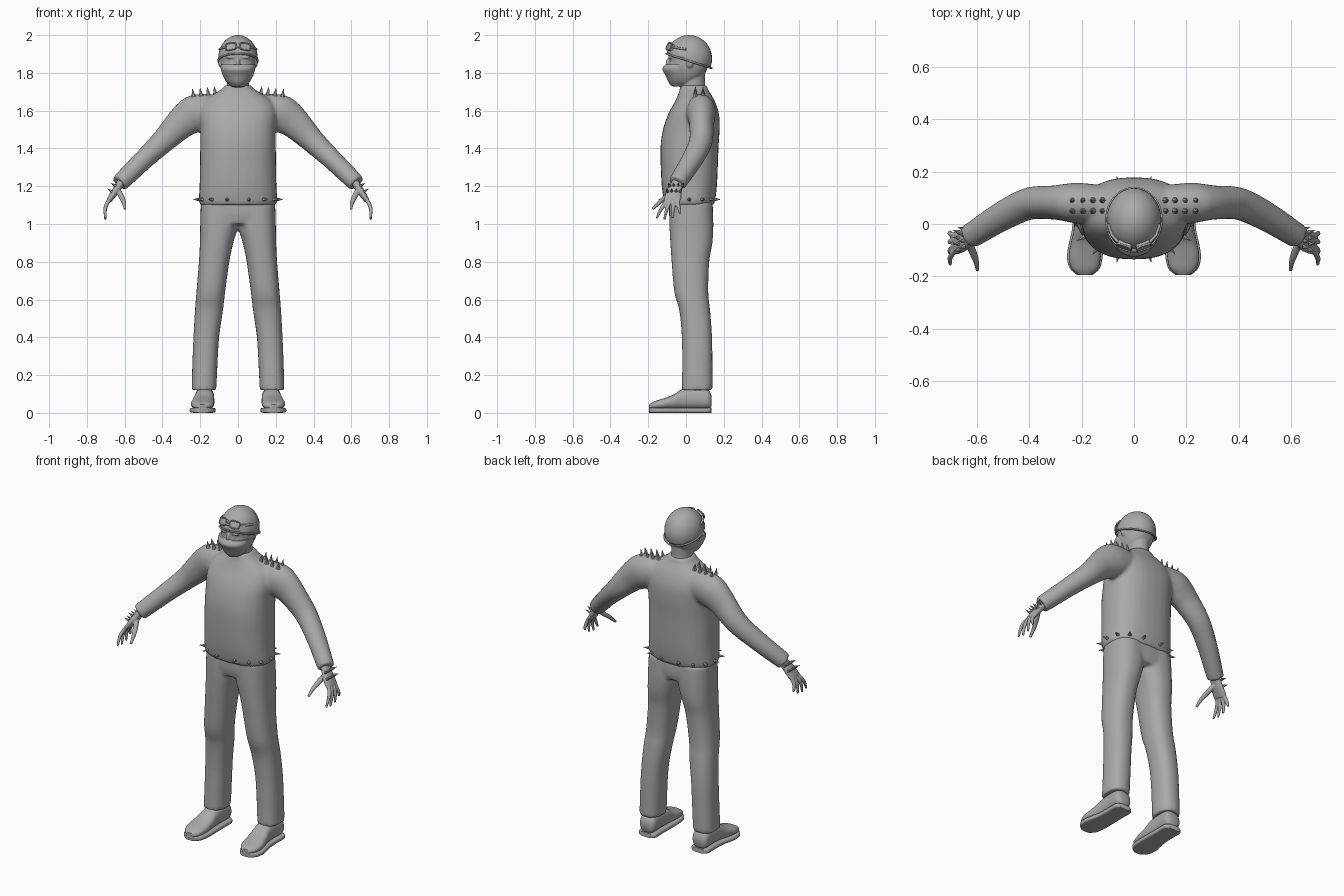
import bpy, bmesh
from math import sin, cos, pi, copysign
from mathutils import Vector, Matrix

if "Cube" in bpy.data.objects:
    bpy.data.objects.remove(bpy.data.objects["Cube"])

X, Y, Z = Vector((1, 0, 0)), Vector((0, 1, 0)), Vector((0, 0, 1))
grey = bpy.data.materials.new("plain grey")
grey.use_nodes = True
grey.diffuse_color = (0.4, 0.4, 0.4, 1)
grey.node_tree.nodes["Principled BSDF"].inputs["Base Color"].default_value = (0.4, 0.4, 0.4, 1)


def spow(v, e):
    return copysign(abs(v) ** (2 / e), v)


def refine(rows, steps):
    """Catmull-Rom interpolation through the section rows."""
    out = []
    for i in range(len(rows) - 1):
        p = [rows[max(i - 1, 0)], rows[i], rows[i + 1], rows[min(i + 2, len(rows) - 1)]]
        for k in range(steps):
            t = k / steps
            out.append([b + 0.5 * t * (c - a + t * (2*a - 5*b + 4*c - d + t * (3*(b - c) + d - a)))
                        for a, b, c, d in zip(*p)])
    return out + [list(rows[-1])]


def loft(bm, rows, e=2.0, axis=None, ref=X, side=1, n=24, steps=4):
    """Capped skin over rows of (x, y, z, radius u, radius v)."""
    rows = refine(rows, steps)
    pts = [Vector((r[0] * side, r[1], r[2])) for r in rows]
    rings = []
    for i, r in enumerate(rows):
        t = axis or (pts[min(i + 1, len(pts) - 1)] - pts[max(i - 1, 0)]).normalized()
        u = (ref - t * ref.dot(t)).normalized()
        v = t.cross(u)
        rings.append([bm.verts.new(pts[i] + u * r[3] * spow(cos(a), e) + v * r[4] * spow(sin(a), e))
                      for a in (2 * pi * k / n for k in range(n))])
    for a, b in zip(rings, rings[1:]):
        for k in range(n):
            bm.faces.new((a[k], a[(k + 1) % n], b[(k + 1) % n], b[k]))
    bm.faces.new(rings[0])
    bm.faces.new(rings[-1])


def upright(bm, rows, e=2.0, side=1):
    """Vertical loft from rows of (z, x inner, x outer, y front, y back)."""
    loft(bm, [((a + b) / 2, (f + k) / 2, z, (b - a) / 2, (k - f) / 2) for z, a, b, f, k in rows],
         e, axis=Z, side=side, n=32)


def ball(bm, pos, size):
    m = Matrix.Translation(pos) @ Matrix.Diagonal((*size, 1))
    bmesh.ops.create_uvsphere(bm, u_segments=32, v_segments=20, radius=1, matrix=m)


def spike(bm, pos, direction, length=0.045, r=0.012):
    d = Vector(direction).normalized()
    m = Matrix.Translation(Vector(pos) + d * length / 2) @ d.to_track_quat('Z', 'Y').to_matrix().to_4x4()
    bmesh.ops.create_cone(bm, cap_ends=True, segments=6, radius1=r, radius2=0, depth=length, matrix=m)


def finish(name, bm, smooth=True, voxel=0, relax=4):
    bmesh.ops.recalc_face_normals(bm, faces=bm.faces)
    me = bpy.data.meshes.new(name)
    bm.to_mesh(me)
    bm.free()
    ob = bpy.data.objects.new(name, me)
    bpy.context.collection.objects.link(ob)
    me.materials.append(grey)
    me.polygons.foreach_set("use_smooth", [smooth] * len(me.polygons))
    if smooth:
        me.set_sharp_from_angle(angle=0.8)
    if voxel:
        rm = ob.modifiers.new("blend", 'REMESH')
        rm.mode, rm.voxel_size, rm.use_smooth_shade = 'VOXEL', voxel, True
        sm = ob.modifiers.new("relax", 'SMOOTH')
        sm.factor, sm.iterations = 0.5, relax
    return ob


def tube(name, points, r, cyclic=False):
    cu = bpy.data.curves.new(name, 'CURVE')
    cu.dimensions, cu.bevel_depth, cu.bevel_resolution = '3D', r, 2
    sp = cu.splines.new('POLY')
    sp.points.add(len(points) - 1)
    for p, co in zip(sp.points, points):
        p.co = (*co, 1)
    sp.use_cyclic_u = cyclic
    sp.use_smooth = True
    cu.use_fill_caps = True
    cu.materials.append(grey)
    bpy.context.collection.objects.link(bpy.data.objects.new(name, cu))


# Sweater: torso and both sleeves blended together
bm = bmesh.new()
upright(bm, [(z, -w, w, f, b) for z, w, f, b in (
    (1.10, .20, -.11, .145), (1.13, .207, -.118, .155), (1.22, .203, -.13, .165), (1.4, .2, -.135, .172),
    (1.5, .2, -.122, .178), (1.58, .205, -.095, .175), (1.645, .185, -.06, .155), (1.69, .125, -.04, .13),
    (1.715, .085, -.033, .115), (1.735, .07, -.03, .11))], 2.4)
for s in (1, -1):
    loft(bm, [(.1, .075, 1.6, .07, .085), (.21, .08, 1.59, .078, .098), (.26, .082, 1.565, .072, .095),
              (.31, .082, 1.525, .065, .082), (.4, .078, 1.435, .062, .064), (.5, .032, 1.34, .057, .054),
              (.6, -.03, 1.242, .05, .049), (.628, -.048, 1.215, .048, .046)], ref=Y, side=s)
finish("sweater", bm, voxel=.01)

# Trousers: hips and two legs
bm = bmesh.new()
upright(bm, [(1.12, -.19, .19, -.09, .14), (1.05, -.195, .195, -.09, .143), (1.0, -.17, .17, -.08, .135)], 2.5)
for s in (1, -1):
    upright(bm, [(1.11, -.01, .197, -.088, .14), (1.0, -.003, .2, -.088, .145), (.9, .025, .202, -.083, .14),
                 (.8, .046, .207, -.076, .123), (.64, .068, .22, -.062, .118), (.54, .08, .228, -.035, .128),
                 (.4, .1, .236, -.022, .138), (.25, .109, .242, -.02, .14), (.12, .115, .246, -.022, .14)],
            2.4, side=s)
finish("trousers", bm, voxel=.01)

# Shoes with flat soles
foot = ((.178, .135, .03, .035, .09), (.177, .115, .05, .02, .125), (.177, .05, .05, .02, .135),
        (.178, -.02, .052, .02, .125), (.183, -.07, .058, .02, .095), (.188, -.125, .061, .02, .075),
        (.188, -.17, .05, .02, .06), (.188, -.195, .022, .022, .045))
for s, label in ((1, "left"), (-1, "right")):
    bm = bmesh.new()
    loft(bm, [(x, y, (lo + hi) / 2, w, (hi - lo) / 2) for x, y, w, lo, hi in foot], 2.5, axis=Y, side=s)
    loft(bm, [(.178, .06, .09, .04, .055), (.178, .06, .25, .04, .05)], axis=Z, side=s)
    finish(label + "_shoe", bm)
    bm = bmesh.new()
    loft(bm, [(x, y, .014, w + .007, .014) for x, y, w, lo, hi in foot], 5, axis=Y, side=s)
    finish(label + "_sole", bm)

    # Hand: palm, four fingers and a thumb
    bm = bmesh.new()
    loft(bm, [(.61, -.04, 1.235, .03, .024), (.635, -.053, 1.195, .034, .02), (.655, -.064, 1.165, .042, .019),
              (.682, -.075, 1.125, .042, .014)], 2.4, ref=Y, side=s)
    for base, tip, low in ((-.108, -.155, 1.03), (-.087, -.115, 1.022), (-.064, -.072, 1.03), (-.043, -.03, 1.055)):
        loft(bm, [(.668, base + .01, 1.145, .011, .011), (.69, base, 1.115, .011, .011),
                  (.703, (base + tip) / 2, 1.08, .01, .01), (.702, tip, low, .006, .006)],
             ref=Y, side=s, n=10, steps=3)
    loft(bm, [(.635, -.065, 1.18, .015, .015), (.615, -.11, 1.14, .015, .013), (.603, -.145, 1.11, .011, .011),
              (.598, -.178, 1.078, .007, .007)], ref=X, side=s, n=10, steps=3)
    finish(label + "_hand", bm, voxel=.004, relax=2)

    # Spikes over the back of the hand
    bm = bmesh.new()
    for x, y, z in ((.635, -.053, 1.195), (.655, -.064, 1.165)):
        for k in (-.033, -.011, .011, .033):
            spike(bm, (s * (x + .013), y + k, z + .007), (s * .87, k * 8, .5), .032, .009)
    finish(label + "_hand_spikes", bm, smooth=False)

    # Spikes along the shoulder
    bm = bmesh.new()
    for x in (.12, .157, .195, .235):
        for y in (.05, .09):
            spike(bm, (s * x, y, 1.69 - .12 * (x - .1)), (s * .15, 0, 1))
    finish(label + "_shoulder_spikes", bm, smooth=False)

    # Goggle lens, frame and side strap
    bm = bmesh.new()
    n = Vector((s * .35, -.85, .4)).normalized()
    c = Vector((s * .036, -.083, 1.937))
    loft(bm, [(*(c + n * d), w, w * .68) for d, w in ((-.015, .03), (.008, .028))], 3.5, axis=n, steps=1)
    finish(label + "_goggle_lens", bm)
    u = (X - n * X.dot(n)).normalized()
    v = n.cross(u)
    ring = [c + n * .008 + u * .029 * spow(cos(a), 3.5) + v * .02 * spow(sin(a), 3.5)
            for a in (2 * pi * k / 32 for k in range(32))]
    tube(label + "_goggle_frame", ring, .004, True)
    tube(label + "_goggle_strap", [(s * .06, -.07, 1.937), (s * .085, -.042, 1.932), (s * .099, 0, 1.925)], .006)
tube("goggle_bridge", [(-.012, -.1, 1.937), (.012, -.1, 1.937)], .006)

# Spikes around the sweater hem
bm = bmesh.new()
for k in range(14):
    a = 2 * pi * (k + .5) / 14
    d = Vector((spow(sin(a), 2.4), spow(cos(a), 2.4), 0))
    spike(bm, (d.x * .2, .018 + d.y * .13, 1.13), (sin(a), cos(a), 0), .04, .012)
finish("hem_spikes", bm, smooth=False)

# Head with neck, brow and ears
bm = bmesh.new()
upright(bm, [(1.68, -.066, .066, -.03, .115), (1.74, -.058, .058, -.03, .1), (1.83, -.062, .062, -.03, .105)])
upright(bm, [(z, -w, w, f, b) for z, w, f, b in (
    (1.728, .035, -.07, 0), (1.745, .053, -.083, .035), (1.78, .074, -.095, .085), (1.82, .087, -.1, .112),
    (1.86, .091, -.088, .122), (1.9, .092, -.092, .122), (1.94, .08, -.07, .1))], 2.3)
for s in (1, -1):
    ball(bm, (s * .093, .02, 1.858), (.012, .02, .03))
    ball(bm, (s * .036, -.08, 1.882), (.026, .014, .008))
    ball(bm, (s * .034, -.074, 1.863), (.014, .012, .008))
ball(bm, (0, -.09, 1.85), (.011, .018, .03))
finish("head", bm, voxel=.005, relax=2)

# Face mask with a pointed front
bm = bmesh.new()
upright(bm, [(z, -w, w, f, .04) for z, w, f in (
    (1.73, .035, -.076), (1.75, .06, -.092), (1.785, .08, -.107), (1.82, .091, -.125), (1.845, .091, -.106))], 1.9)
finish("face_mask", bm)

# Helmet: ellipsoid cut by a plane sloping down to the back
bm = bmesh.new()
ball(bm, (0, .016, 1.875), (.105, .122, .125))
bmesh.ops.bisect_plane(bm, geom=bm.verts[:] + bm.edges[:] + bm.faces[:], plane_co=(0, -.1, 1.9),
                       plane_no=(0, .075, .235), clear_inner=True)
helmet = finish("helmet", bm)
shell = helmet.modifiers.new("shell", 'SOLIDIFY')
shell.thickness, shell.offset = .006, -1
rim = []
for k in range(48):
    a = 2 * pi * k / 48
    y = .016 + .121 * sin(a)
    rim.append((.105 * cos(a), y, 1.9 - (y + .1) * .32))
tube("helmet_rim", rim, .005, True)
